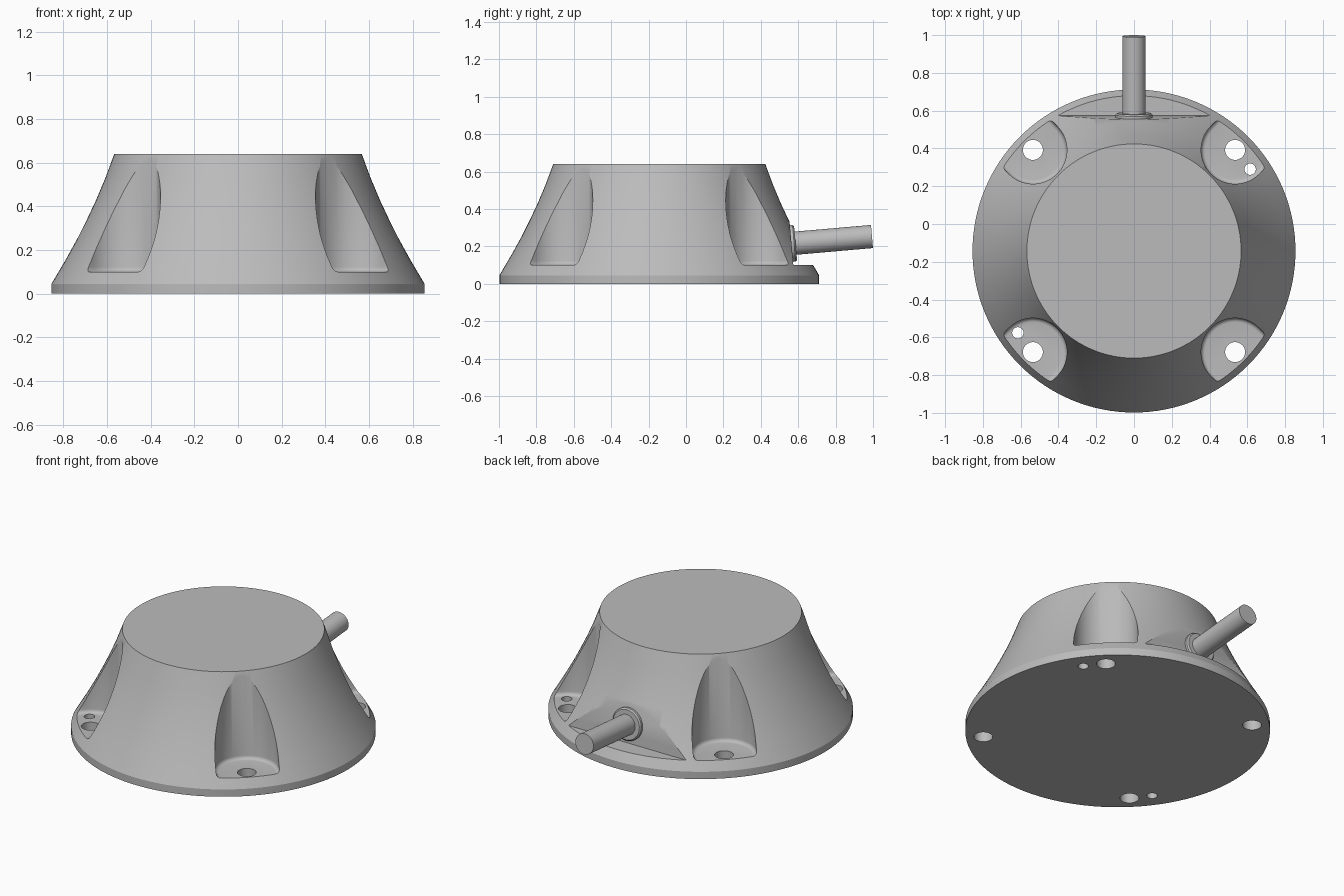
import bpy, bmesh, math
from mathutils import Matrix, Vector

if "Cube" in bpy.data.objects:
    bpy.data.objects.remove(bpy.data.objects["Cube"], do_unlink=True)

CENTRE_Y = -0.143
FLOOR_Z = 0.1
TILT = math.radians(5)

grey = bpy.data.materials.new("plain_grey")
grey.use_nodes = True
grey.diffuse_color = (0.5, 0.5, 0.5, 1)
grey.node_tree.nodes["Principled BSDF"].inputs["Base Color"].default_value = (0.5, 0.5, 0.5, 1)


def make_object(name, bm):
    bmesh.ops.recalc_face_normals(bm, faces=bm.faces)
    mesh = bpy.data.meshes.new(name)
    bm.to_mesh(mesh)
    bm.free()
    mesh.materials.append(grey)
    obj = bpy.data.objects.new(name, mesh)
    bpy.context.collection.objects.link(obj)
    return obj


def activate(obj):
    bpy.ops.object.select_all(action="DESELECT")
    obj.select_set(True)
    bpy.context.view_layer.objects.active = obj


def smooth(obj, angle=30):
    activate(obj)
    bpy.ops.object.shade_smooth_by_angle(angle=math.radians(angle))


def lathe(name, profile, sides, matrix):
    """Stack of rings closed by flat caps."""
    bm = bmesh.new()
    rings = [[bm.verts.new((r * math.cos(2 * math.pi * i / sides),
                            r * math.sin(2 * math.pi * i / sides), z))
              for i in range(sides)] for r, z in profile]
    for low, high in zip(rings, rings[1:]):
        for i in range(sides):
            j = (i + 1) % sides
            bm.faces.new((low[i], low[j], high[j], high[i]))
    bm.faces.new(rings[0])
    bm.faces.new(rings[-1])
    bm.transform(matrix)
    return make_object(name, bm)


def prism(name, points, direction, bevel=0):
    """Extruded outline, optionally with a rounded starting edge."""
    bm = bmesh.new()
    base = bm.faces.new([bm.verts.new(p) for p in points])
    new = bmesh.ops.extrude_face_region(bm, geom=[base], use_keep_orig=True)["geom"]
    bmesh.ops.translate(bm, verts=[v for v in new if isinstance(v, bmesh.types.BMVert)],
                        vec=direction)
    if bevel:
        bmesh.ops.bevel(bm, geom=list(base.edges), offset=bevel, segments=4,
                        profile=0.5, affect="EDGES")
    return make_object(name, bm)


def carve(target, cutter):
    cutter.hide_render = True
    mod = target.modifiers.new("carve", "BOOLEAN")
    mod.operation = "DIFFERENCE"
    mod.solver = "EXACT"
    mod.object = cutter
    activate(target)
    bpy.ops.object.modifier_apply(modifier=mod.name)
    bpy.data.objects.remove(cutter, do_unlink=True)


# Flared housing
profile = [(0.855, 0), (0.855, 0.045), (0.79, 0.155), (0.735, 0.255), (0.69, 0.345),
           (0.65, 0.43), (0.61, 0.525), (0.567, 0.64)]
body = lathe("housing", profile, 128, Matrix.Translation((0, CENTRE_Y, 0)))

# Four mounting pockets with bolt holes
for k in range(4):
    angle = math.radians(45 + 90 * k)
    place = Matrix.Translation((0, CENTRE_Y, 0)) @ Matrix.Rotation(angle, 4, "Z")
    arc = [math.radians(90 + 180 * i / 32) for i in range(33)]
    outline = [(0.757 + 0.18 * math.cos(a), 0.18 * math.sin(a), FLOOR_Z) for a in arc]
    outline += [(1.1, -0.18, FLOOR_Z), (1.1, 0.18, FLOOR_Z)]
    carve(body, prism("pocket_cutter", [place @ Vector(p) for p in outline],
                      (0, 0, 0.8), bevel=0.022))
    carve(body, lathe("bolt_hole_cutter", [(0.053, -0.1), (0.053, 0.2)], 32,
                      place @ Matrix.Translation((0.757, 0, 0))))

# Two locating pin holes on opposite pockets
for side in (1, -1):
    carve(body, lathe("pin_hole_cutter", [(0.03, -0.1), (0.03, 0.2)], 24,
                      Matrix.Translation((0.615 * side, CENTRE_Y + 0.433 * side, 0))))

# Slightly leaning flat at the back
lean = 0.8 * math.tan(TILT)
flat = [(-0.42, 0.574, FLOOR_Z), (-0.42, 1.2, FLOOR_Z),
        (-0.42, 1.2, 0.9), (-0.42, 0.574 - lean, 0.9)]
carve(body, prism("flat_cutter", flat, (0.84, 0, 0)))
smooth(body)

# Cable and its collar, square to the leaning flat
axis = Matrix.Translation((0, 0.564, 0.215)) @ Matrix.Rotation(TILT - math.pi / 2, 4, "X")
collar = lathe("cable_collar", [(0.098, -0.01), (0.098, 0.014), (0.09, 0.022)], 48, axis)
cable = lathe("cable", [(0.062, -0.005), (0.062, 0.432)], 48, axis)
smooth(collar)
smooth(cable)
